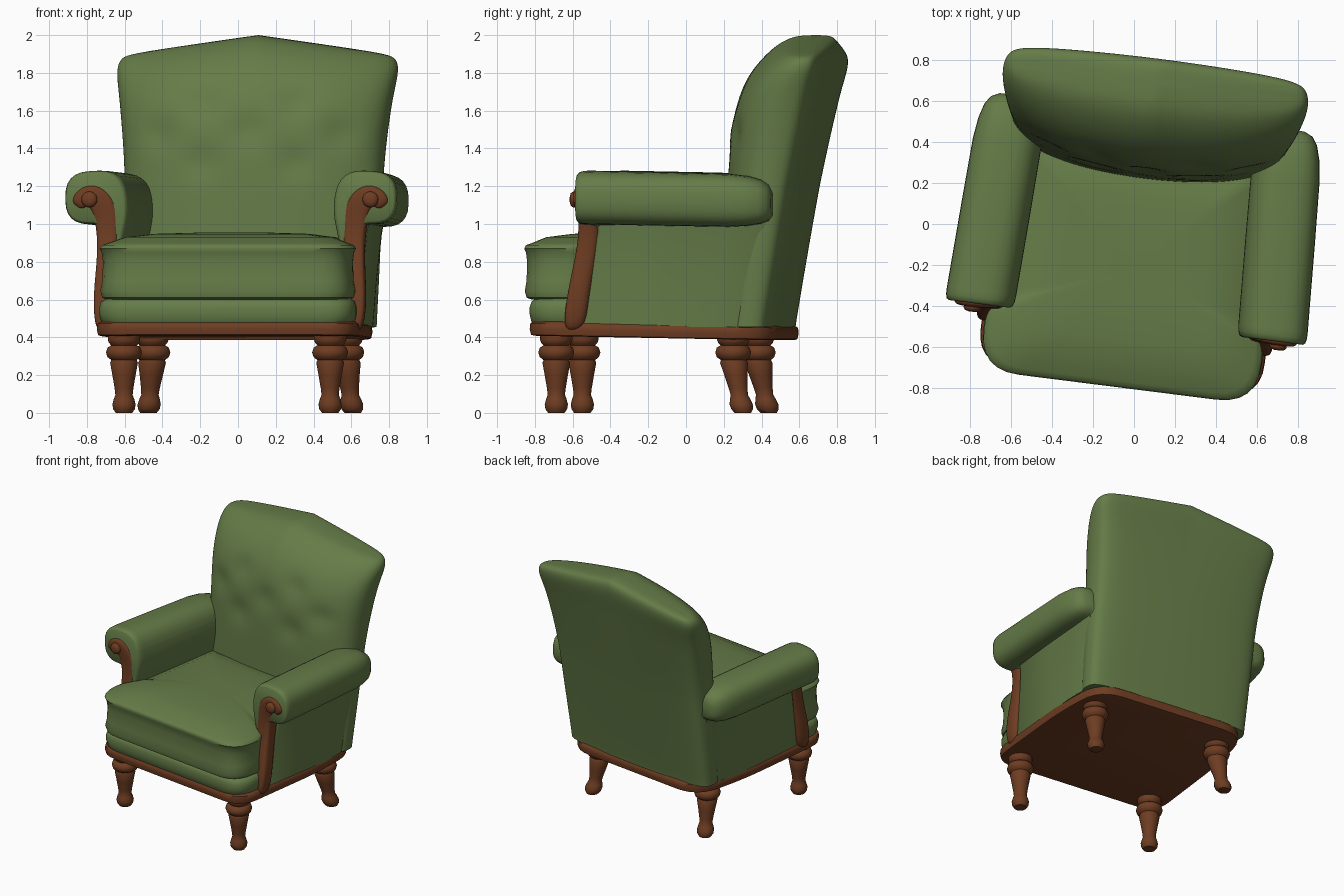
import bpy, bmesh, math
from mathutils import Matrix, Vector

if "Cube" in bpy.data.objects:
    bpy.data.objects.remove(bpy.data.objects["Cube"])

# The whole chair stands slightly turned
PLACE = Matrix.Rotation(math.radians(-7.2), 4, 'Z') @ Matrix.Translation((0.02, 0, 0))


def material(name, rgb):
    m = bpy.data.materials.new(name)
    m.use_nodes = True
    m.diffuse_color = (*rgb, 1)
    m.node_tree.nodes["Principled BSDF"].inputs["Base Color"].default_value = (*rgb, 1)
    return m


GREEN = material("green upholstery", (0.13, 0.2, 0.064))
WOOD = material("brown wood", (0.155, 0.046, 0.016))


def loft(name, rings, mat, mirror=False, subsurf=0, angle=50):
    """Skin a stack of equal-length rings and cap both ends."""
    bm = bmesh.new()
    rows = [[bm.verts.new(p) for p in ring] for ring in rings]
    n = len(rows[0])
    for a, b in zip(rows, rows[1:]):
        for i in range(n):
            j = (i + 1) % n
            bm.faces.new((a[i], a[j], b[j], b[i]))
    bm.faces.new(rows[0][::-1])
    bm.faces.new(rows[-1])
    bmesh.ops.recalc_face_normals(bm, faces=bm.faces)
    mesh = bpy.data.meshes.new(name)
    bm.to_mesh(mesh)
    bm.free()
    mesh.materials.append(mat)
    ob = bpy.data.objects.new(name, mesh)
    bpy.context.collection.objects.link(ob)
    ob.matrix_world = PLACE
    bpy.ops.object.select_all(action='DESELECT')
    ob.select_set(True)
    bpy.context.view_layer.objects.active = ob
    if subsurf:
        mod = ob.modifiers.new("Subdivision", 'SUBSURF')
        mod.levels = mod.render_levels = subsurf
        bpy.ops.object.modifier_apply(modifier=mod.name)
    bpy.ops.object.shade_smooth_by_angle(angle=math.radians(angle))
    if mirror:
        ob.modifiers.new("Mirror", 'MIRROR')
    return ob


def rounded(points, steps=6):
    """Closed outline with each (x, y, radius) corner rounded off."""
    out = []
    for i, (x, y, r) in enumerate(points):
        p = Vector((x, y))
        a = Vector(points[i - 1][:2]) - p
        b = Vector(points[(i + 1) % len(points)][:2]) - p
        a, b = p + a.normalized() * r, p + b.normalized() * r
        for k in range(steps + 1):
            t = k / steps
            out.append(a * (1 - t) ** 2 + p * 2 * t * (1 - t) + b * t * t)
    return out


def symmetric(half):
    return rounded(half + [(-x, y, r) for x, y, r in reversed(half)])


def slab(name, half, levels, centre_y, mat, tilt=0.0):
    """Stack scaled copies of a symmetric outline at (scale, z) levels."""
    outline = symmetric(half)
    rings = [[(p.x * s, centre_y + (p.y - centre_y) * s, z - tilt * p.y) for p in outline]
             for s, z in levels]
    return loft(name, rings, mat)


# Base rail and underside
slab("base_rail", [(0.695, -0.76, 0.17), (0.685, 0.1, 0.2), (0.62, 0.545, 0.2)],
     [(0.97, 0.395), (0.995, 0.4), (1.005, 0.43), (1.0, 0.46), (0.975, 0.472)],
     -0.1, WOOD, 0.018)

# Padded deck under the seat cushion
slab("seat_deck", [(0.69, -0.765, 0.18), (0.68, -0.5, 0.03), (0.62, -0.44, 0.05), (0.60, 0.35, 0.05)],
     [(0.96, 0.46), (0.985, 0.48), (1.0, 0.52), (1.0, 0.56), (0.985, 0.59), (0.95, 0.605)],
     -0.2, GREEN)

# T-shaped seat cushion with piped edges and a crowned top
slab("seat_cushion", [(0.68, -0.795, 0.2), (0.675, -0.5, 0.06), (0.6, -0.44, 0.05), (0.58, 0.35, 0.05)],
     [(0.94, 0.6), (0.985, 0.61), (1.0, 0.645), (0.985, 0.7), (0.98, 0.8), (0.99, 0.85),
      (1.005, 0.87), (0.99, 0.888), (0.95, 0.897), (0.82, 0.93), (0.6, 0.948), (0.25, 0.955)],
     -0.22, GREEN)

# Leaning back rest: (z, half width, front y, rear y)
back_levels = [(0.45, 0.655, 0.2, 0.54), (0.455, 0.655, 0.2, 0.54), (0.47, 0.655, 0.2, 0.54),
               (0.9, 0.67, 0.22, 0.615), (1.3, 0.675, 0.23, 0.69),
               (1.6, 0.7, 0.255, 0.75), (1.78, 0.72, 0.32, 0.785), (1.91, 0.74, 0.42, 0.815),
               (1.99, 0.725, 0.53, 0.81), (2.01, 0.65, 0.62, 0.76)]
section = [(0, 0), (0.5, 0.05), (0.87, 0.23), (1.025, 0.46), (1.02, 0.8), (0.93, 0.94), (0.5, 0.99), (0, 1.01)]
section += [(-x, d) for x, d in section[-2:0:-1]]
back = loft("back_rest", [[(x * w, f + d * (r - f), z) for x, d in section]
                          for z, w, f, r in back_levels], GREEN, subsurf=3)

# Arched top edge and button dimples
buttons = [(x, z) for z, xs in ((1.33, (-0.25, 0.25)), (1.5, (-0.48, 0, 0.48)),
                                (1.67, (-0.25, 0.25))) for x in xs]
top = max(v.co.z for v in back.data.vertices)
for v in back.data.vertices:
    x, y, z = v.co
    if y < 0.25 + 0.25 * z and z > 1.1:
        v.co.y += sum(0.02 * math.exp(-((x - bx) ** 2 + (z - bz) ** 2) / 0.008) for bx, bz in buttons)
    rise = min(1, max(0, (z - 1.2) / (top - 1.2)))
    v.co.z += rise * (2.0 - top) - rise * 0.1 * abs(x) / 0.72

# Side panels below the arm rolls, running into the back: (x outer, x inner, z, front y)
panel_levels = [(0.682, 0.6, 0.455, -0.48), (0.695, 0.61, 0.7, -0.43),
                (0.715, 0.62, 0.95, -0.38), (0.74, 0.64, 1.1, -0.37)]
rings = []
for o, i, z, f in panel_levels:
    end = 0.4 + 0.2 * (z - 0.45)
    rings.append([(i, f, z), (o - 0.015, f, z), (o, f + 0.02, z), (o, 0.0, z), (o - 0.008, end - 0.2, z),
                  (o - 0.02, end - 0.08, z), (o - 0.04, end, z), (i - 0.05, end, z)])
loft("arm_panel", rings, GREEN, mirror=True)

# Arm rolls: hooked section swept backwards and drawn in at both ends
roll = rounded([(0.885, 1.0, 0.12), (0.89, 1.275, 0.13), (0.58, 1.29, 0.13), (0.54, 1.08, 0.08),
                (0.585, 0.86, 0.02), (0.68, 0.86, 0.02), (0.71, 1.0, 0.03)])
stations = [(-0.48, 0.88), (-0.472, 0.95), (-0.45, 0.99), (-0.42, 1.0), (0.0, 1.0), (0.32, 0.99),
            (0.42, 0.93), (0.49, 0.82), (0.53, 0.66), (0.55, 0.4)]
rings = []
for y, s in stations:
    shift = -0.045 * (y + 0.48)
    rings.append([(0.73 + (p.x - 0.73) * s + shift, y, 1.12 + (p.y - 1.12) * s - 0.02 * (y + 0.48)) for p in roll])
loft("arm_roll", rings, GREEN, mirror=True)

# Carved wooden arm fronts: (x, z, half width, front y)
path = [(0.675, 0.42, 0.04, -0.565), (0.68, 0.6, 0.05, -0.545), (0.665, 0.75, 0.052, -0.515),
        (0.655, 0.9, 0.057, -0.485), (0.66, 1.02, 0.065, -0.48), (0.682, 1.11, 0.075, -0.49),
        (0.74, 1.158, 0.07, -0.495), (0.795, 1.14, 0.055, -0.495), (0.825, 1.085, 0.035, -0.49)]
rings = []
for k, (x, z, h, f) in enumerate(path):
    a, b = path[max(k - 1, 0)], path[min(k + 1, len(path) - 1)]
    d = Vector((b[0] - a[0], b[1] - a[1])).normalized()
    rings.append([(x + d.y * h * s, f + e, z - d.x * h * s)
                  for s, e in ((-1, 0.12), (-1.02, 0.015), (-0.8, -0.005), (0.8, -0.005), (1.02, 0.015), (1, 0.12))])
loft("arm_front", rings, WOOD, mirror=True, subsurf=2)


def circle(x, y, z, r, n=24):
    return [(x + r * math.cos(2 * math.pi * k / n), y + r * math.sin(2 * math.pi * k / n), z) for k in range(n)]


# Scroll knobs on the arm fronts
knob = [(0.04, -0.47), (0.042, -0.505), (0.034, -0.517), (0.015, -0.522)]
loft("scroll_knob", [[(px, y, pz) for px, pz, _ in circle(0.75, 1.13, 0, r)] for r, y in knob], WOOD, mirror=True)

# Turned legs: (radius, z)
leg = [(0.044, 0), (0.058, 0.02), (0.062, 0.045), (0.054, 0.075), (0.046, 0.095), (0.05, 0.13),
       (0.062, 0.2), (0.074, 0.265), (0.068, 0.28), (0.088, 0.295), (0.096, 0.32), (0.088, 0.345),
       (0.068, 0.358), (0.08, 0.37), (0.086, 0.385), (0.086, 0.41)]
for name, x, y, splay in (("front_leg", 0.55, -0.62, 0.0), ("back_leg", 0.545, 0.375, 0.055)):
    rings = []
    for r, z in leg:
        lean = splay * max(0, 1 - z / 0.3) ** 1.2
        rings.append(circle(x - splay * 0.5 + lean * 0.5, y - splay + lean, z, r))
    loft(name, rings, WOOD, mirror=True)
